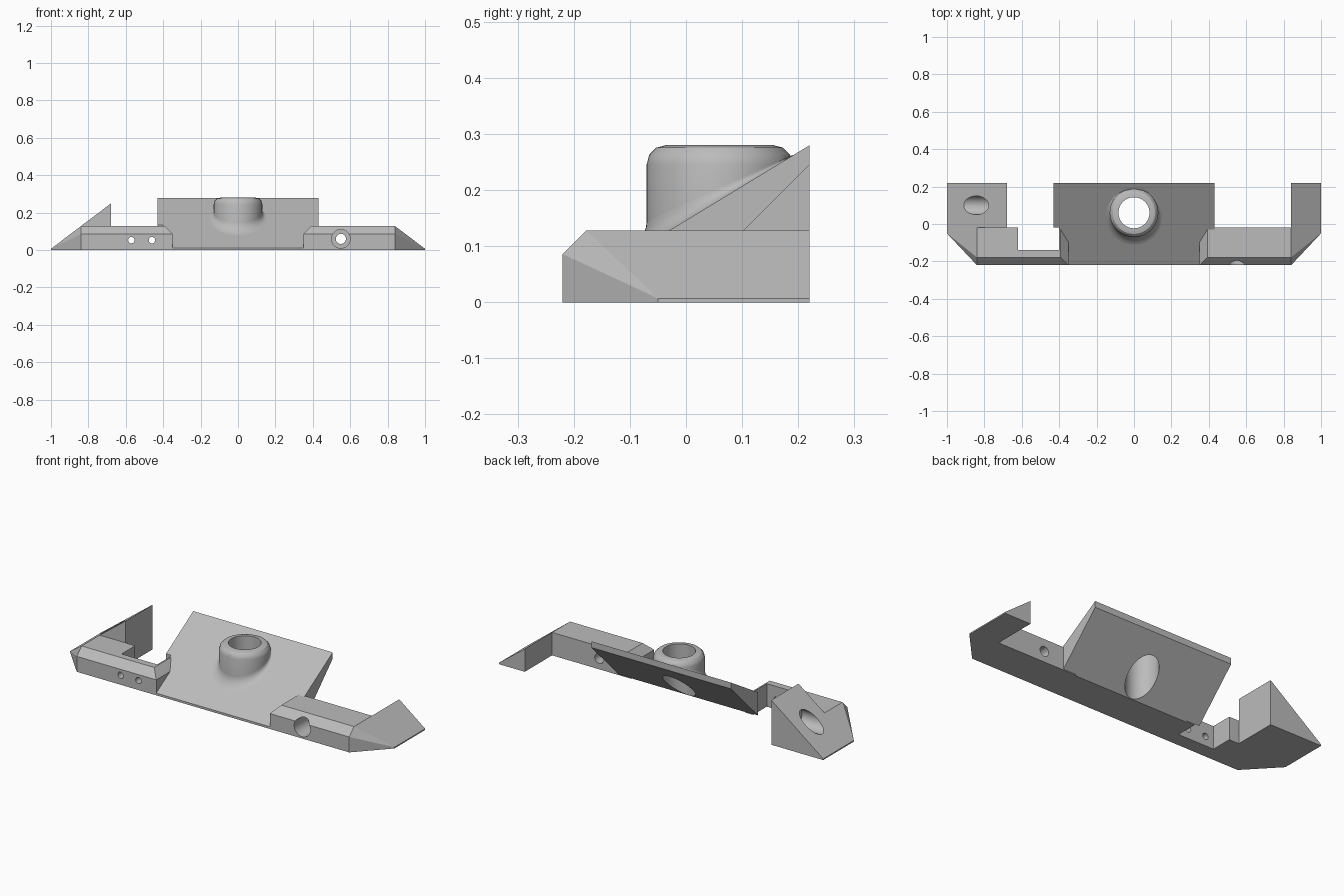
import bpy, bmesh, math
from mathutils import Vector, Matrix

if "Cube" in bpy.data.objects:
    bpy.data.objects.remove(bpy.data.objects["Cube"])

grey = bpy.data.materials.new("plain grey")
grey.use_nodes = True
COLOUR = (0.5, 0.5, 0.5, 1)
grey.diffuse_color = COLOUR
grey.node_tree.nodes["Principled BSDF"].inputs["Base Color"].default_value = COLOUR
parts = []


def make(name, bm, cutter=False):
    bmesh.ops.recalc_face_normals(bm, faces=bm.faces)
    mesh = bpy.data.meshes.new(name)
    bm.to_mesh(mesh)
    bm.free()
    ob = bpy.data.objects.new(name, mesh)
    bpy.context.collection.objects.link(ob)
    mesh.materials.append(grey)
    if cutter:
        ob.hide_render = True
        ob.hide_set(True)
    else:
        parts.append(ob)
    return ob


def box(lo, hi):
    bm = bmesh.new()
    bmesh.ops.create_cube(bm, size=1)
    lo, hi = Vector(lo), Vector(hi)
    for v in bm.verts:
        v.co = (lo + hi) / 2 + v.co * (hi - lo)
    return bm


def trim(bm, point, normal):
    """Slice away everything on the normal side and cap the cut."""
    cut = bmesh.ops.bisect_plane(bm, geom=bm.verts[:] + bm.edges[:] + bm.faces[:], dist=1e-5,
                                 plane_co=point, plane_no=normal, clear_outer=True)
    edges = [e for e in cut["geom_cut"] if isinstance(e, bmesh.types.BMEdge)]
    bmesh.ops.holes_fill(bm, edges=[e for e in edges if e.is_boundary])


def cylinder(radius, start, end, axis):
    bm = bmesh.new()
    bmesh.ops.create_cone(bm, cap_ends=True, segments=48, radius1=radius,
                          radius2=radius, depth=1)
    start, end = Vector(start), Vector(end)
    turn = Vector((0, 0, 1)).rotation_difference(end - start).to_matrix().to_4x4()
    size = Matrix.Diagonal((1, 1, (end - start).length, 1))
    bm.transform(Matrix.Translation((start + end) / 2) @ turn @ size)
    return bm


def cut(cutter, *targets):
    for ob in targets:
        mod = ob.modifiers.new(cutter.name, "BOOLEAN")
        mod.operation = "DIFFERENCE"
        mod.solver = "EXACT"
        mod.object = cutter


BACK, FRONT, MID = 0.22, -0.22, -0.02
TOP, LIP, CH = 0.128, 0.007, 0.042


def end_slope(bm, s):
    trim(bm, (s, 0, LIP), (s * (TOP - LIP), 0, 0.16))


# Chamfered front bars with sloped, angled outer ends
def bar(name, s):
    bm = box((min(s, s * 0.35), FRONT, 0), (max(s, s * 0.35), MID, TOP))
    end_slope(bm, s)
    trim(bm, (0, FRONT, TOP - CH), (0, -1, 1))
    trim(bm, (s * 0.35, 0, TOP - CH), (-s, 0, 1))
    trim(bm, (s * 0.84, FRONT, 0), (s * 0.17, -0.16, 0))
    tip = Vector((s, -0.05, LIP))
    a, b = Vector((s * 0.84, FRONT + CH, TOP)), Vector((s * 0.84, FRONT, TOP - CH))
    n = (a - tip).cross(b - tip)
    trim(bm, tip, n if n.z > 0 else -n)
    return make(name, bm)


left_bar, right_bar = bar("left_bar", 1), bar("right_bar", -1)

# Sloped wings behind the bars, the right one rising higher
bm = box((0.84, MID, 0), (1, BACK, TOP))
end_slope(bm, 1)
left_wing = make("left_wing", bm)
bm = box((-1, MID, 0), (-0.68, BACK, 0.3))
end_slope(bm, -1)
right_wing = make("right_wing", bm)

# Tilted central plate
RISE, Z0 = 0.608, 0.146


def plate_top(y):
    return Z0 + RISE * y


bm = box((-0.43, FRONT, 0), (0.43, BACK, 0.4))
trim(bm, (0, 0, Z0), (0, -RISE, 1))
trim(bm, (0, -0.025, 0), (0, 1, -1))
plate = make("tilted_plate", bm)

# Upright round boss with a chamfered rim
R, CY, N = 0.13, 0.06, 64
bm = bmesh.new()
bmesh.ops.create_cone(bm, cap_ends=True, segments=N, radius1=R, radius2=R, depth=0.28,
                      matrix=Matrix.Translation((0, CY, 0.14)))
rim = [e for e in bm.edges if all(v.co.z > 0.27 for v in e.verts)]
bmesh.ops.bevel(bm, geom=rim, offset=0.034, segments=3, profile=0.5, affect="EDGES")
trim(bm, (0, 0, Z0 - 0.012), (0, RISE, -1))
boss = make("boss", bm)

# Soft fillet where the boss meets the plate, fading out at the back
bm = bmesh.new()
rings = []
for i in range(N):
    a = math.tau * i / N
    f = 0.02 * (1 - math.sin(a)) + 0.001
    ring = []
    for k in range(7):
        t = math.pi / 2 * k / 6
        r = R + f * (1 - math.sin(t))
        y = CY + r * math.sin(a)
        ring.append(bm.verts.new((r * math.cos(a), y, plate_top(y) + f * (1 - math.cos(t)))))
    rings.append(ring)
for i in range(N):
    p, q = rings[i], rings[(i + 1) % N]
    for k in range(6):
        bm.faces.new((p[k], q[k], q[k + 1], p[k + 1]))
make("boss_fillet", bm)

# Bore through boss and plate
bore = make("bore_cutter", cylinder(0.083, (0, CY, -0.1), (0, CY, 0.4), "z"), True)
cut(bore, plate, boss)

# Notch behind the right bar
notch = make("notch_cutter", box((-0.62, -0.14, -0.1), (-0.40, MID + 0.0005, 0.3)), True)
cut(notch, right_bar, plate)

# Pair of small pin holes in the right bar
for x in (-0.57, -0.46):
    cut(make("pin_hole_cutter", cylinder(0.017, (x, -0.3, 0.053), (x, 0, 0.053), "y"), True),
        right_bar)

# Counterbored bolt holes in the left bar and right wing
for r, depth in ((0.05, -0.10), (0.027, 0.1)):
    cut(make("bar_bolt_cutter", cylinder(r, (0.55, -0.3, 0.06), (0.55, depth, 0.06), "y"), True),
        left_bar)
for r, depth in ((0.05, -0.75), (0.027, -0.6)):
    cut(make("wing_bolt_cutter", cylinder(r, (-1.1, 0.1, 0.125), (depth, 0.1, 0.125), "x"), True),
        right_wing)

# Bake the cuts, then smooth the round surfaces only
deps = bpy.context.evaluated_depsgraph_get()
baked = [(ob, bpy.data.meshes.new_from_object(ob.evaluated_get(deps))) for ob in parts]
for ob, mesh in baked:
    ob.modifiers.clear()
    ob.data = mesh
for ob in list(bpy.data.objects):
    if "_cutter" in ob.name:
        bpy.data.objects.remove(ob)
bpy.ops.object.select_all(action="DESELECT")
for ob in parts:
    ob.select_set(True)
bpy.context.view_layer.objects.active = plate
bpy.ops.object.shade_smooth_by_angle(angle=math.radians(30))
